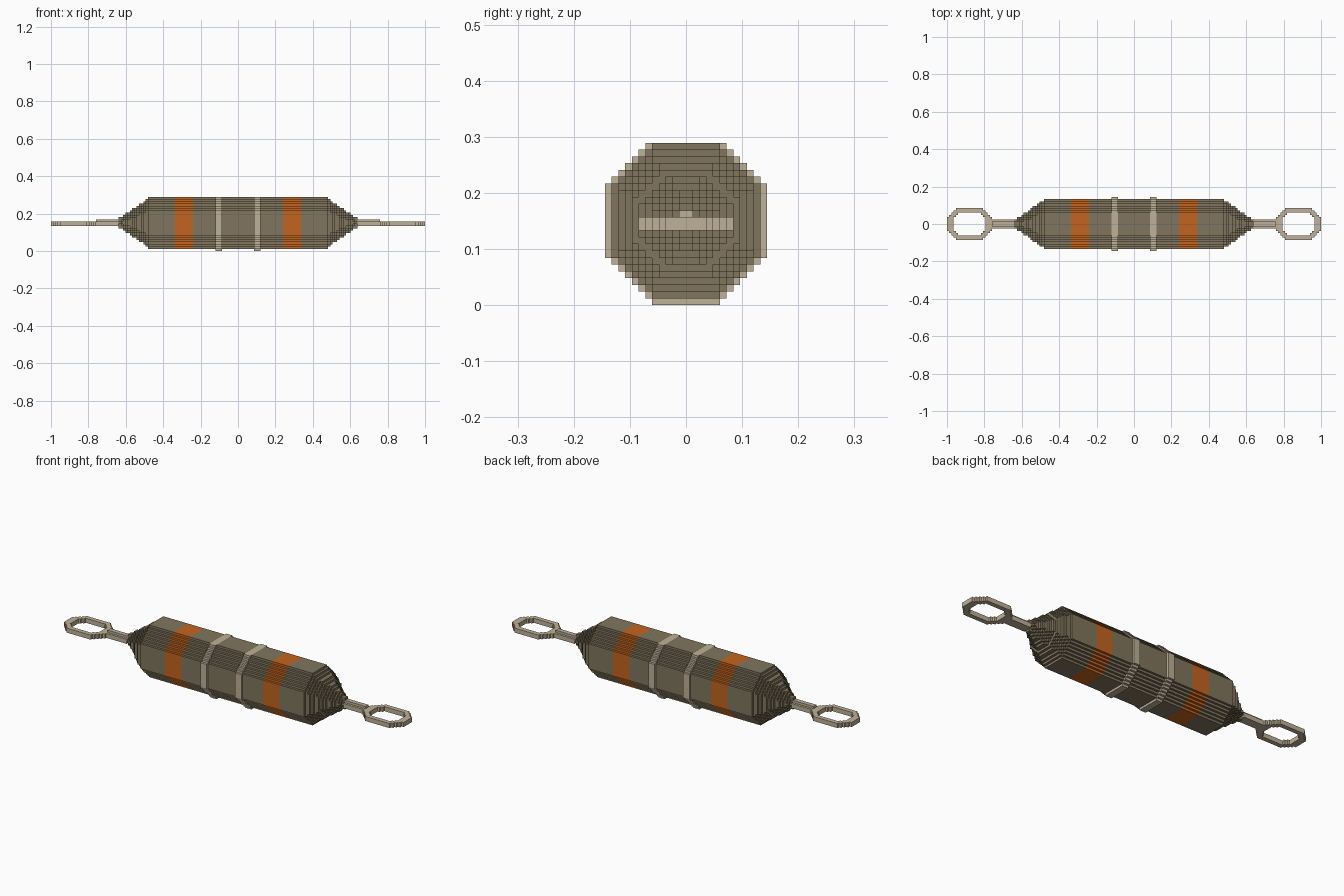
import bpy
import bmesh
from math import floor

CELL = 1 / 83          # the model is built on a cubic grid, 166 cells long
MID = 12               # grid row through the middle of the hull
TOP_ROW = 23           # everything stops at this row

cube = bpy.data.objects.get("Cube")
if cube:
    bpy.data.objects.remove(cube)


def material(name, rgb):
    m = bpy.data.materials.new(name)
    m.use_nodes = True
    colour = (*rgb, 1)
    m.diffuse_color = colour
    m.node_tree.nodes["Principled BSDF"].inputs["Base Color"].default_value = colour
    return m


OLIVE = material("olive drab", (0.215, 0.180, 0.110))
TAN = material("pale tan", (0.52, 0.44, 0.31))
ORANGE = material("orange", (0.54, 0.127, 0.014))


def octagon_rows(radius):
    """Stepped octagon: half width for each grid row."""
    rows = []
    for dz in range(-floor(radius), floor(radius) + 1):
        half = floor(min(radius, floor(radius * 1.46) - abs(dz)) + 0.5)
        if MID + dz <= TOP_ROW:
            rows.append((MID + dz, max(half, 1)))
    return rows


def stepped_outline(rows):
    """Right side going up, then the left side coming down."""
    right = []
    for row, half in rows:
        if right and right[-1][0] == half:
            right[-1] = (half, row + 1)
        else:
            right += [(half, row), (half, row + 1)]
    return right + [(-y, z) for y, z in reversed(right)]


def add_slab(bm, outline, x0, x1):
    """Extrude a y-z outline from x0 to x1."""
    ends = [[bm.verts.new((x, y, z)) for y, z in outline] for x in (x0, x1)]
    n = len(outline)
    for i in range(n):
        j = (i + 1) % n
        bm.faces.new((ends[0][i], ends[0][j], ends[1][j], ends[1][i]))
    bm.faces.new(ends[0][::-1])
    bm.faces.new(ends[1])


def finish(bm, name, mat, side=1):
    """Scale cells to units, mirror to the chosen side and make the object."""
    for v in bm.verts:
        v.co = (v.co.x * CELL * side, v.co.y * CELL, v.co.z * CELL)
    bmesh.ops.recalc_face_normals(bm, faces=bm.faces)
    mesh = bpy.data.meshes.new(name)
    bm.to_mesh(mesh)
    bm.free()
    mesh.materials.append(mat)
    bpy.context.collection.objects.link(bpy.data.objects.new(name, mesh))


def prism(name, mat, radius, x0, x1, side=1):
    bm = bmesh.new()
    add_slab(bm, stepped_outline(octagon_rows(radius)), x0, x1)
    finish(bm, name, mat, side)


def tapered_end(name, side):
    bm = bmesh.new()
    first, last = 40, 53
    for x in range(first, last):
        radius = 11 - (x + 1 - first) * 9 / (last - first)
        add_slab(bm, stepped_outline(octagon_rows(radius)), x, x + 1)
    finish(bm, name, OLIVE, side)


def stem(name, side):
    bm = bmesh.new()
    add_slab(bm, stepped_outline([(11, 2), (12, 2), (13, 1)]), 53, 63)
    finish(bm, name, TAN, side)


def towing_ring(name, side):
    """Flat stepped ring, two rows thick, built from its filled grid cells."""
    start, length = 63, 20
    cells = set()
    for i in range(length):
        edge = min(i, length - 1 - i)
        outer = min(7, 3 + edge)
        hole = min(5, edge) if edge >= 3 else 0
        for y in range(-outer, outer):
            if not -hole <= y < hole:
                cells.add((start + i, y))
    bm = bmesh.new()
    for x, y in cells:
        corners = [(x, y), (x + 1, y), (x + 1, y + 1), (x, y + 1)]
        bm.faces.new([bm.verts.new((a, b, 11)) for a, b in corners])
    bmesh.ops.remove_doubles(bm, verts=bm.verts, dist=0.01)
    grown = bmesh.ops.extrude_face_region(bm, geom=bm.faces[:], use_keep_orig=True)
    top = [g for g in grown["geom"] if isinstance(g, bmesh.types.BMVert)]
    bmesh.ops.translate(bm, verts=top, vec=(0, 0, 2))
    finish(bm, name, TAN, side)


# Hull between the straps
prism("hull_middle", OLIVE, 11, -7, 7)

# Matching parts on both ends
for label, side in (("left", 1), ("right", -1)):
    prism(label + "_strap", TAN, 12, 7, 10, side)
    prism(label + "_hull_inner", OLIVE, 11, 10, 20, side)
    prism(label + "_orange_band", ORANGE, 11, 20, 28, side)
    prism(label + "_hull_outer", OLIVE, 11, 28, 40, side)
    tapered_end(label + "_tapered_end", side)
    stem(label + "_stem", side)
    towing_ring(label + "_towing_ring", side)
